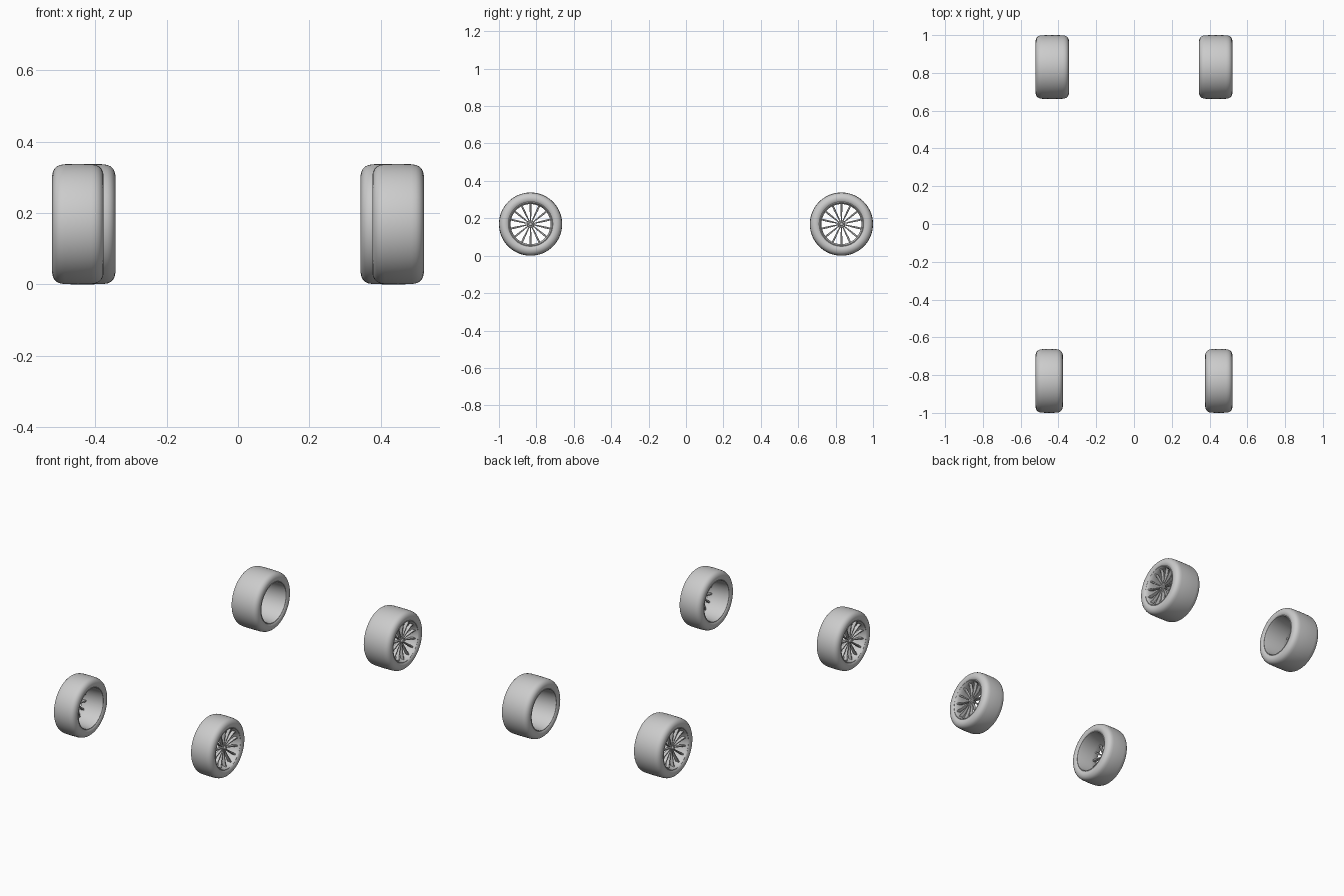
import bpy, bmesh, math

if "Cube" in bpy.data.objects:
    bpy.data.objects.remove(bpy.data.objects["Cube"])

R = 0.169       # tyre radius
OUT = 0.521     # outer face of every wheel
SEG = 64


def finish(name, bm, side, y):
    # local x is the axle, positive towards the outside of the car
    for v in bm.verts:
        v.co.x *= side
        v.co.y += y
        v.co.z += R
    bmesh.ops.recalc_face_normals(bm, faces=bm.faces)
    me = bpy.data.meshes.new(name)
    bm.to_mesh(me)
    bm.free()
    ob = bpy.data.objects.new(name, me)
    bpy.context.collection.objects.link(ob)
    bpy.ops.object.select_all(action='DESELECT')
    ob.select_set(True)
    bpy.context.view_layer.objects.active = ob
    bpy.ops.object.shade_smooth_by_angle(angle=math.radians(35))
    return ob


def lathe(bm, profile, seg=SEG):
    # closed (x, radius) profile revolved around the axle
    rings = []
    for i in range(seg):
        a = 2 * math.pi * i / seg
        rings.append([bm.verts.new((x, r * math.cos(a), r * math.sin(a))) for x, r in profile])
    n = len(profile)
    for i in range(seg):
        p, q = rings[i], rings[(i + 1) % seg]
        for j in range(n):
            k = (j + 1) % n
            bm.faces.new((p[j], p[k], q[k], q[j]))


def tyre_profile(x0, x1):
    # half section from bead to crown, mirrored across the width
    half = [(0.009, 0.116), (0.004, 0.121), (0.001, 0.130), (0.0, 0.138), (0.002, 0.147),
            (0.006, 0.155), (0.013, 0.162), (0.022, 0.166), (0.034, 0.168)]
    mid = (x0 + x1) / 2
    return ([(x0 + d, r) for d, r in half] + [(mid, R)]
            + [(x1 - d, r) for d, r in reversed(half)])


def rim_profile(x0, x1):
    outer = [(x0 + 0.006, 0.119), (x0 + 0.02, 0.1165), (x1 - 0.02, 0.1165), (x1 - 0.006, 0.119)]
    inner = [(x1 - 0.004, 0.115), (x1 - 0.010, 0.111), (x1 - 0.022, 0.107), (x1 - 0.045, 0.107),
             (x0 + 0.02, 0.112), (x0 + 0.004, 0.115)]
    return outer + inner


def spoke(bm, a):
    # tapered blade, dished from the rim towards the hub: radius, front x, depth, half width
    sections = [(0.012, OUT - 0.030, 0.016, 0.0022), (0.045, OUT - 0.027, 0.017, 0.0038),
                (0.085, OUT - 0.021, 0.018, 0.0050), (0.109, OUT - 0.016, 0.020, 0.0046)]
    c, s = math.cos(a), math.sin(a)
    rings = []
    for r, x, d, w in sections:
        pts = [(x, -w * 0.6), (x, w * 0.6), (x - 0.003, w), (x - d, w * 0.8),
               (x - d, -w * 0.8), (x - 0.003, -w)]
        rings.append([bm.verts.new((px, r * c - t * s, r * s + t * c)) for px, t in pts])
    for p, q in zip(rings, rings[1:]):
        for j in range(6):
            k = (j + 1) % 6
            bm.faces.new((p[j], p[k], q[k], q[j]))
    bm.faces.new(rings[0])
    bm.faces.new(rings[-1])


def wheel(label, side, y, x0):
    # tyre
    bm = bmesh.new()
    lathe(bm, tyre_profile(x0, OUT))
    finish(label + "_tyre", bm, side, y)
    # rim barrel
    bm = bmesh.new()
    lathe(bm, rim_profile(x0, OUT))
    finish(label + "_rim", bm, side, y)
    # spokes
    bm = bmesh.new()
    for i in range(14):
        spoke(bm, math.pi / 2 + 2 * math.pi * i / 14)
    finish(label + "_spokes", bm, side, y)
    # hub with a raised centre nut
    bm = bmesh.new()
    lathe(bm, [(OUT - 0.050, 0.0005), (OUT - 0.050, 0.020), (OUT - 0.031, 0.020),
               (OUT - 0.028, 0.017), (OUT - 0.028, 0.011), (OUT - 0.020, 0.010),
               (OUT - 0.018, 0.008), (OUT - 0.018, 0.0005)], 32)
    finish(label + "_hub", bm, side, y)


# narrower front wheels, wider rear wheels
for side, word in ((-1, "left"), (1, "right")):
    wheel("front_" + word, side, -1 + R, 0.377)
    wheel("rear_" + word, side, 1 - R, 0.344)
